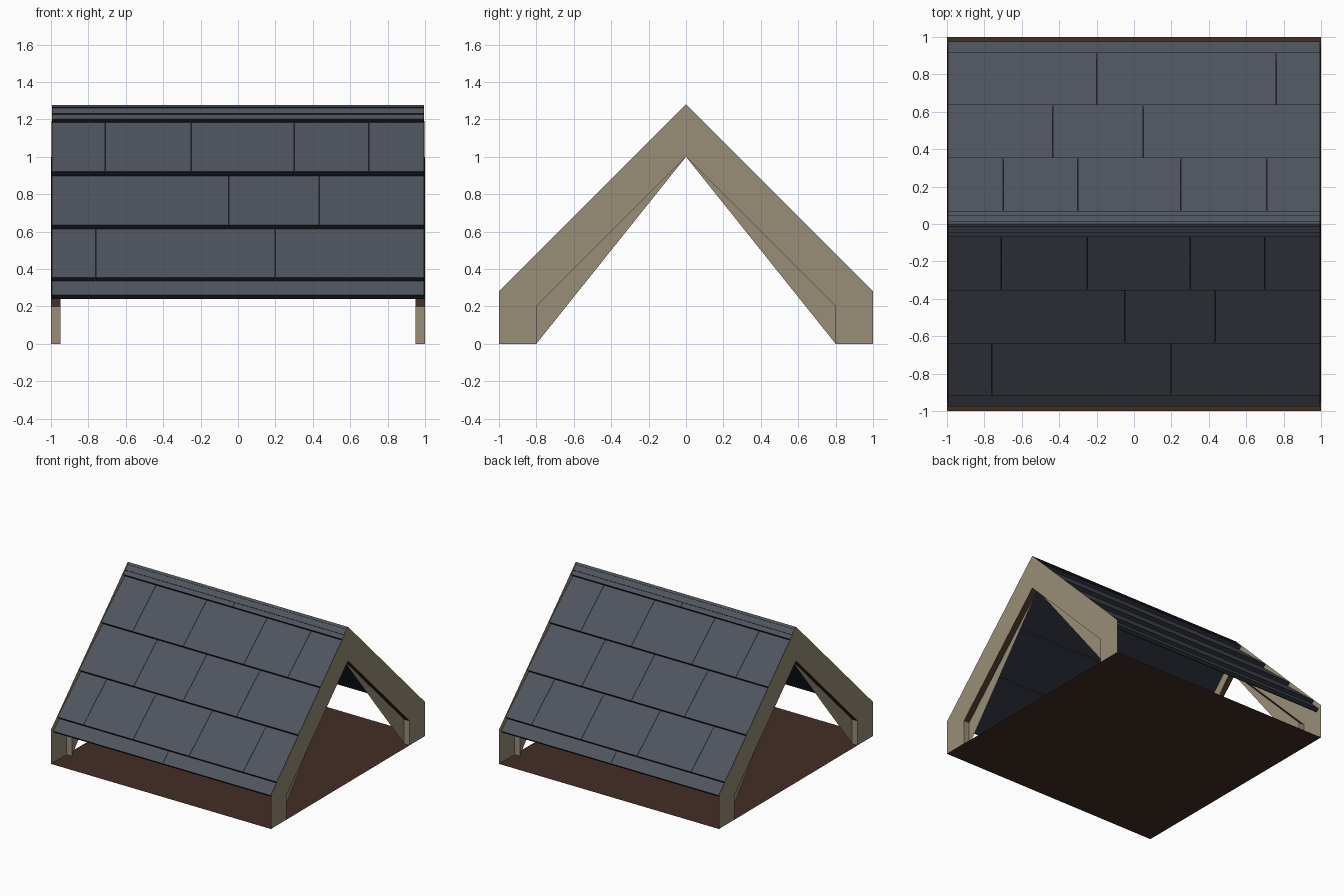
import bpy
import bmesh

cube = bpy.data.objects.get("Cube")
if cube:
    bpy.data.objects.remove(cube, do_unlink=True)


def material(name, srgb):
    color = [(c / 255 / 12.92) if c < 11 else ((c / 255 + 0.055) / 1.055) ** 2.4 for c in srgb]
    mat = bpy.data.materials.new(name)
    mat.use_nodes = True
    mat.diffuse_color = (*color, 1)
    mat.node_tree.nodes["Principled BSDF"].inputs["Base Color"].default_value = (*color, 1)
    return mat


SLATE = material("slate", (79, 84, 93))
DARK_SLATE = material("dark_slate", (38, 40, 49))
TIMBER = material("pale_timber", (153, 141, 118))
BROWN = material("dark_brown_wood", (67, 46, 37))


def finish(name, bm, mats):
    mesh = bpy.data.meshes.new(name)
    bm.to_mesh(mesh)
    bm.free()
    for mat in mats:
        mesh.materials.append(mat)
    obj = bpy.data.objects.new(name, mesh)
    bpy.context.collection.objects.link(obj)
    return obj


def sheet(bm, points, index=0):
    face = bm.faces.new([bm.verts.new(p) for p in points])
    face.material_index = index
    return face


# Thin floor sheet
bm = bmesh.new()
sheet(bm, [(-1, -1, 0), (-1, 1, 0), (1, 1, 0), (1, -1, 0)])
finish("floor", bm, [BROWN])

# Gable frames: outer face, post inner faces, rafter undersides, inner braces
POST, FOOT, RIDGE, INNER = 0.8, 0.28, 1.28, 1.0
KNEE = INNER - POST
for end, label in ((1, "left"), (-1, "right")):
    bm = bmesh.new()
    outer, inner = end, end * 0.95
    for side in (1, -1):
        half = [(1, 0), (1, FOOT), (0, RIDGE), (0, INNER), (POST, KNEE), (POST, 0)]
        if end * side < 0:
            half.reverse()
        sheet(bm, [(outer, side * y, z) for y, z in half])
        brace = [(POST, 0), (POST, KNEE), (0, INNER)]
        sheet(bm, [(inner, side * y, z) for y, z in brace])
        for (y0, z0), (y1, z1), index in ((brace[0], brace[1], 0), (brace[1], brace[2], 1)):
            sheet(bm, [(outer, side * y0, z0), (inner, side * y0, z0),
                       (inner, side * y1, z1), (outer, side * y1, z1)], index)
    finish(label + "_gable_frame", bm, [TIMBER, BROWN])


# Shingle rows: lower edge, its top level and drop, upper edge, its top level, joints
ROWS = [
    (0.975, 1.235, 0.04, 0.88, 1.235, [0.0]),
    (0.92, 1.275, 0.044, 0.615, 1.231, [-0.76, -0.31, 0.2, 0.69]),
    (0.64, 1.275, 0.044, 0.333, 1.231, [-0.5, -0.05, 0.435]),
    (0.355, 1.275, 0.044, 0.048, 1.231, [-0.71, -0.25, 0.3, 0.7]),
    (0.07, 1.273, 0.042, 0.0, 1.26, [0.0]),
    (0.046, 1.277, 0.012, 0.0, 1.268, []),
    (0.015, 1.28, 0.006, 0.0, 1.278, []),
]
GAP, EDGE = 0.001, 0.996


def plank(bm, profile, x0, x1, side):
    rings = [[bm.verts.new((side * x, -side * s, z)) for s, z in profile] for x in (x0, x1)]
    bm.faces.new(rings[0])
    bm.faces.new(rings[1][::-1])
    for i in range(len(profile)):
        j = (i + 1) % len(profile)
        bm.faces.new((rings[0][i], rings[0][j], rings[1][j], rings[1][i]))


for side, label in ((1, "front"), (-1, "back")):
    bm = bmesh.new()
    for low, low_top, drop, high, high_top, joints in ROWS:
        # Lower edge is cut square to the slope
        toe = low - drop / 2
        profile = [(low, low_top - low), (high, high_top - high),
                   (high, high_top - drop - high), (toe, low_top - drop - toe)]
        cuts = [-EDGE] + joints + [EDGE]
        for x0, x1 in zip(cuts, cuts[1:]):
            plank(bm, profile, x0 + GAP, x1 - GAP, side)
    bmesh.ops.recalc_face_normals(bm, faces=bm.faces)
    for face in bm.faces:
        face.material_index = 1 if face.normal.z < -0.1 else 0
    finish(label + "_shingles", bm, [SLATE, DARK_SLATE])

    # Lining under the shingles
    bm = bmesh.new()
    sheet(bm, [(side * x, -side * s, 1.19 - s)
               for x, s in ((-EDGE, 0.95), (-EDGE, 0), (EDGE, 0), (EDGE, 0.95))])
    finish(label + "_roof_lining", bm, [DARK_SLATE])
